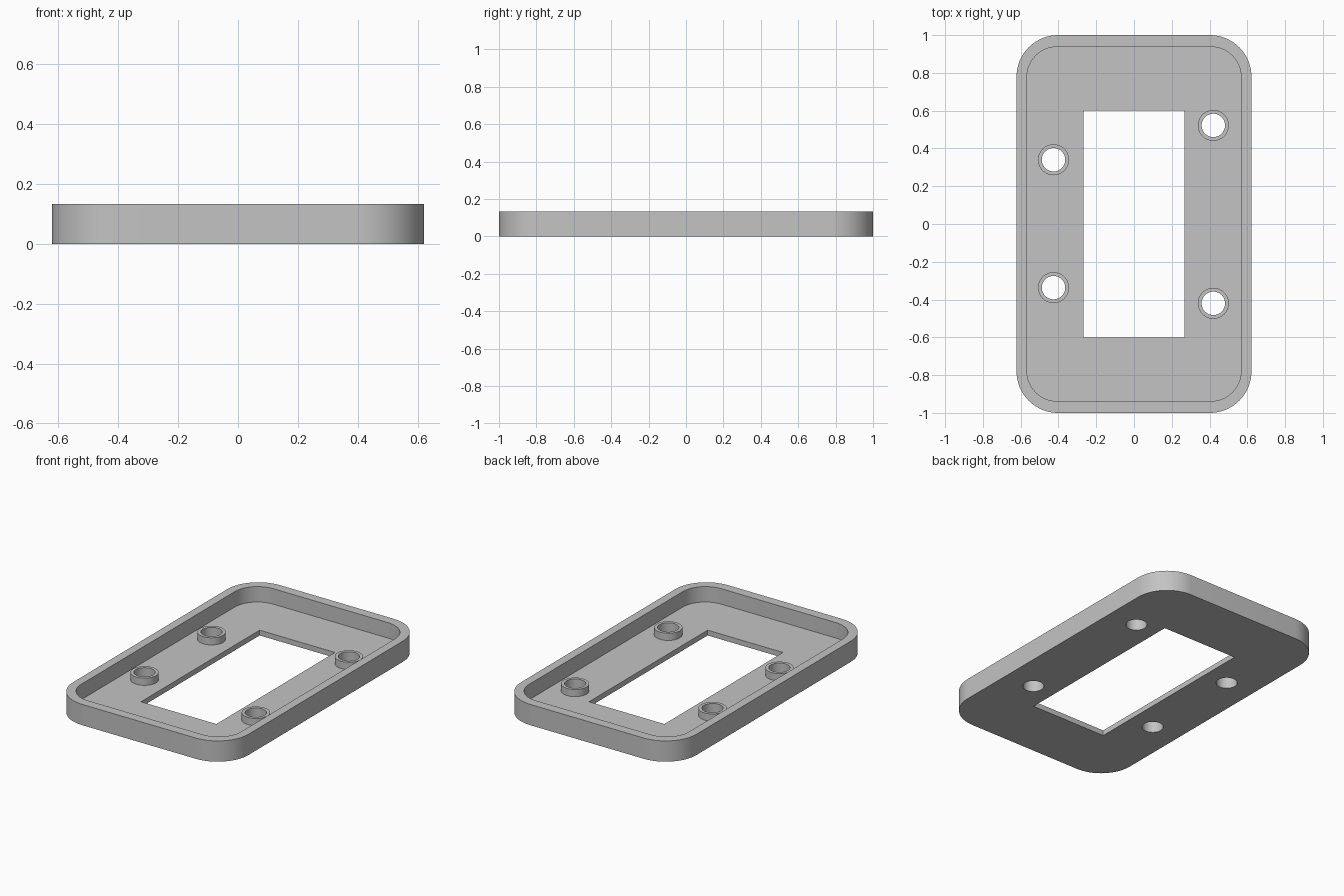
import bpy
import bmesh
from math import radians, sin, cos, pi

if "Cube" in bpy.data.objects:
    bpy.data.objects.remove(bpy.data.objects["Cube"])

HEIGHT, FLOOR, BOSS_TOP = 0.133, 0.034, 0.08
BOSSES = [(-0.426, 0.34), (-0.426, -0.337), (0.42, 0.522), (0.42, -0.42)]

grey = bpy.data.materials.new("plain grey")
grey.use_nodes = True
grey.diffuse_color = (0.55, 0.55, 0.55, 1)
grey.node_tree.nodes["Principled BSDF"].inputs["Base Color"].default_value = grey.diffuse_color


def rounded_rectangle(half_x, half_y, radius, steps=16):
    """Outline points, anticlockwise."""
    points = []
    for quarter, (sx, sy) in enumerate([(1, 1), (-1, 1), (-1, -1), (1, -1)]):
        for i in range(steps + 1):
            a = (quarter + i / steps) * pi / 2
            points.append((sx * (half_x - radius) + radius * cos(a),
                           sy * (half_y - radius) + radius * sin(a)))
    return points


def circle(centre, radius, steps=48):
    return [(centre[0] + radius * cos(2 * pi * i / steps),
             centre[1] + radius * sin(2 * pi * i / steps)) for i in range(steps)]


def prism(name, outline, bottom, top):
    """Upright solid from an outline."""
    bm = bmesh.new()
    base = bm.faces.new([bm.verts.new((x, y, bottom)) for x, y in outline])
    sweep = bmesh.ops.extrude_face_region(bm, geom=[base], use_keep_orig=True)
    verts = [v for v in sweep["geom"] if isinstance(v, bmesh.types.BMVert)]
    bmesh.ops.translate(bm, vec=(0, 0, top - bottom), verts=verts)
    bmesh.ops.recalc_face_normals(bm, faces=bm.faces)
    mesh = bpy.data.meshes.new(name)
    bm.to_mesh(mesh)
    bm.free()
    mesh.materials.append(grey)
    obj = bpy.data.objects.new(name, mesh)
    bpy.context.collection.objects.link(obj)
    return obj


def combine(body, tool, operation):
    """Apply a boolean and discard the helper solid."""
    tool.hide_render = True
    mod = body.modifiers.new(tool.name, "BOOLEAN")
    mod.operation, mod.object, mod.solver = operation, tool, "EXACT"
    graph = bpy.context.evaluated_depsgraph_get()
    mesh = bpy.data.meshes.new_from_object(body.evaluated_get(graph))
    body.modifiers.clear()
    body.data = mesh
    bpy.data.objects.remove(tool)


# Shallow tray with rounded corners
tray = prism("bezel_tray", rounded_rectangle(0.622, 1.0, 0.22), 0, HEIGHT)
combine(tray, prism("cavity", rounded_rectangle(0.567, 0.938, 0.16), FLOOR, 0.3), "DIFFERENCE")

# Window through the floor
window = [(-0.267, -0.6), (0.267, -0.6), (0.267, 0.6), (-0.267, 0.6)]
combine(tray, prism("window", window, -0.1, 0.3), "DIFFERENCE")

# Hollow screw bosses, bored right through the floor
for spot in BOSSES:
    combine(tray, prism("boss", circle(spot, 0.082), FLOOR / 2, BOSS_TOP), "UNION")
    combine(tray, prism("screw_hole", circle(spot, 0.062), -0.1, 0.3), "DIFFERENCE")

# Smooth curved walls, crisp edges
bpy.ops.object.select_all(action="DESELECT")
tray.select_set(True)
bpy.context.view_layer.objects.active = tray
bpy.ops.object.shade_smooth_by_angle(angle=radians(30))
